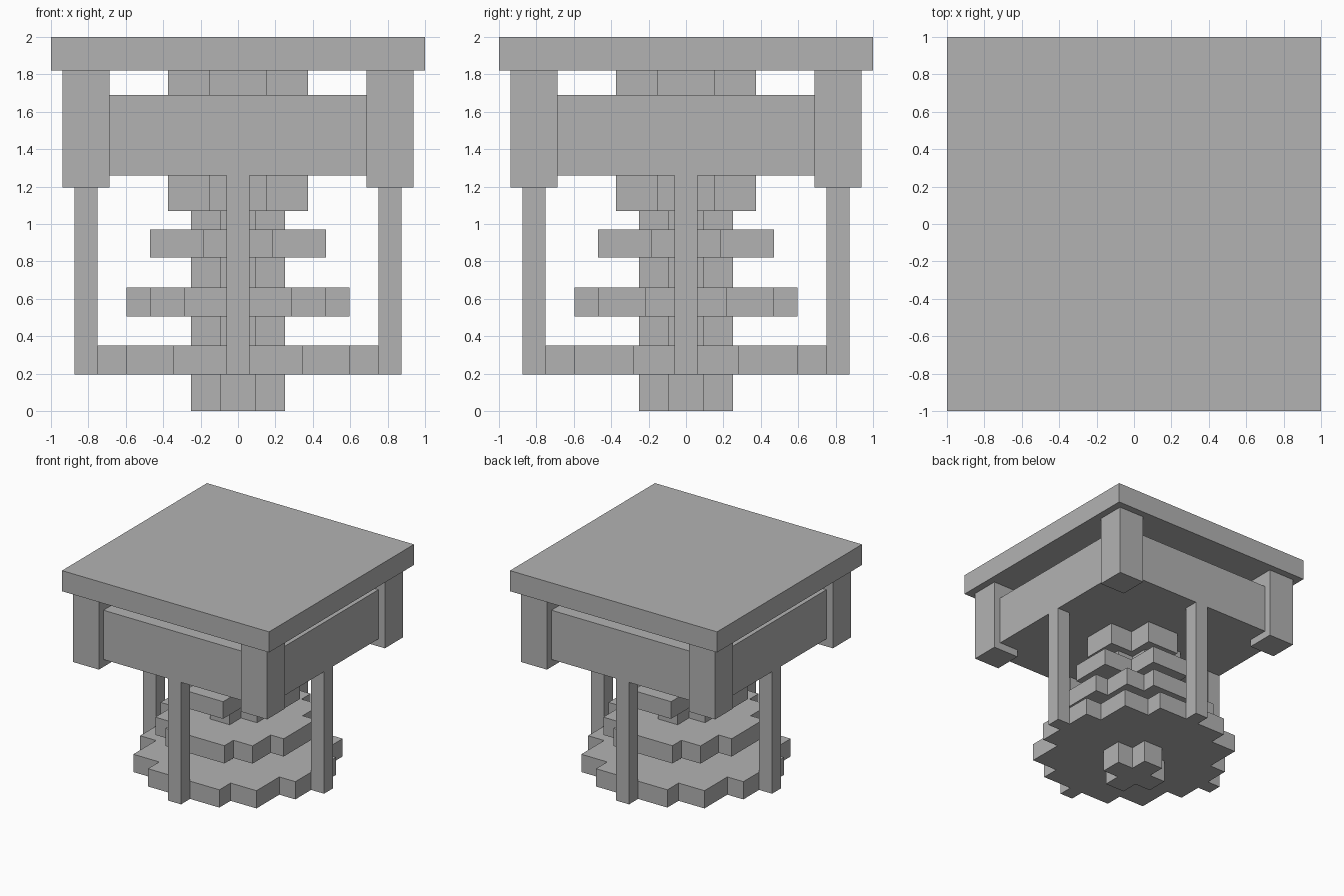
import bpy
import bmesh

cube = bpy.data.objects.get("Cube")
if cube:
    bpy.data.objects.remove(cube, do_unlink=True)

grey = bpy.data.materials.new("stone_grey")
grey.use_nodes = True
colour = (0.45, 0.45, 0.45, 1)
grey.diffuse_color = colour
grey.node_tree.nodes["Principled BSDF"].inputs["Base Color"].default_value = colour


def prism(name, quarter, z0, z1, centre=(0, 0)):
    """Extrude an outline given by its +x +y quarter, mirrored in both axes."""
    back = quarter[::-1]
    outline = (quarter + [(-x, y) for x, y in back]
               + [(-x, -y) for x, y in quarter] + [(x, -y) for x, y in back])
    bm = bmesh.new()
    base = bm.faces.new([bm.verts.new((x + centre[0], y + centre[1], z0))
                         for x, y in outline])
    top = bmesh.ops.extrude_face_region(bm, geom=[base])["geom"]
    bmesh.ops.translate(bm, vec=(0, 0, z1 - z0),
                        verts=[v for v in top if isinstance(v, bmesh.types.BMVert)])
    bmesh.ops.recalc_face_normals(bm, faces=bm.faces)
    mesh = bpy.data.meshes.new(name)
    bm.to_mesh(mesh)
    bm.free()
    mesh.materials.append(grey)
    obj = bpy.data.objects.new(name, mesh)
    bpy.context.collection.objects.link(obj)
    return obj


def box(name, half, z0, z1, centre=(0, 0)):
    return prism(name, [(half, half)], z0, z1, centre)


def cross(name, reach, arm, z0, z1):
    return prism(name, [(reach, arm), (arm, arm), (arm, reach)], z0, z1)


def stepped_disc(name, reach, corner, arm_x, arm_y, z0, z1):
    return prism(name, [(reach, arm_y), (corner, arm_y), (corner, corner),
                        (arm_x, corner), (arm_x, reach)], z0, z1)


# Roof slab and the solid block beneath it
box("roof_slab", 1, 1.82, 2)
box("upper_block", 0.875, 1.26, 1.69)

# Corner posts
for side_x, x in (("right", -0.8125), ("left", 0.8125)):
    for side_y, y in (("front", -0.8125), ("back", 0.8125)):
        box(f"corner_post_{side_y}_{side_x}", 0.125, 1.195, 1.82, (x, y))

# Thin poles at the middle of each side
for side, x, y in (("front", 0, -1), ("back", 0, 1), ("right", -1, 0), ("left", 1, 0)):
    box(f"pole_{side}", 0.0625, 0.195, 1.26, (0.8125 * x, 0.8125 * y))

# Central column with its neck below and above the block
cross("column", 0.25, 0.095, 0, 1.07)
cross("column_neck", 0.375, 0.155, 1.07, 1.26)
cross("roof_neck", 0.375, 0.155, 1.69, 1.82)

# Tiers around the column, widening downwards
cross("top_tier", 0.47, 0.185, 0.82, 0.97)
stepped_disc("middle_tier", 0.595, 0.47, 0.285, 0.22, 0.505, 0.66)
stepped_disc("bottom_tier", 0.75, 0.595, 0.345, 0.28, 0.195, 0.35)
